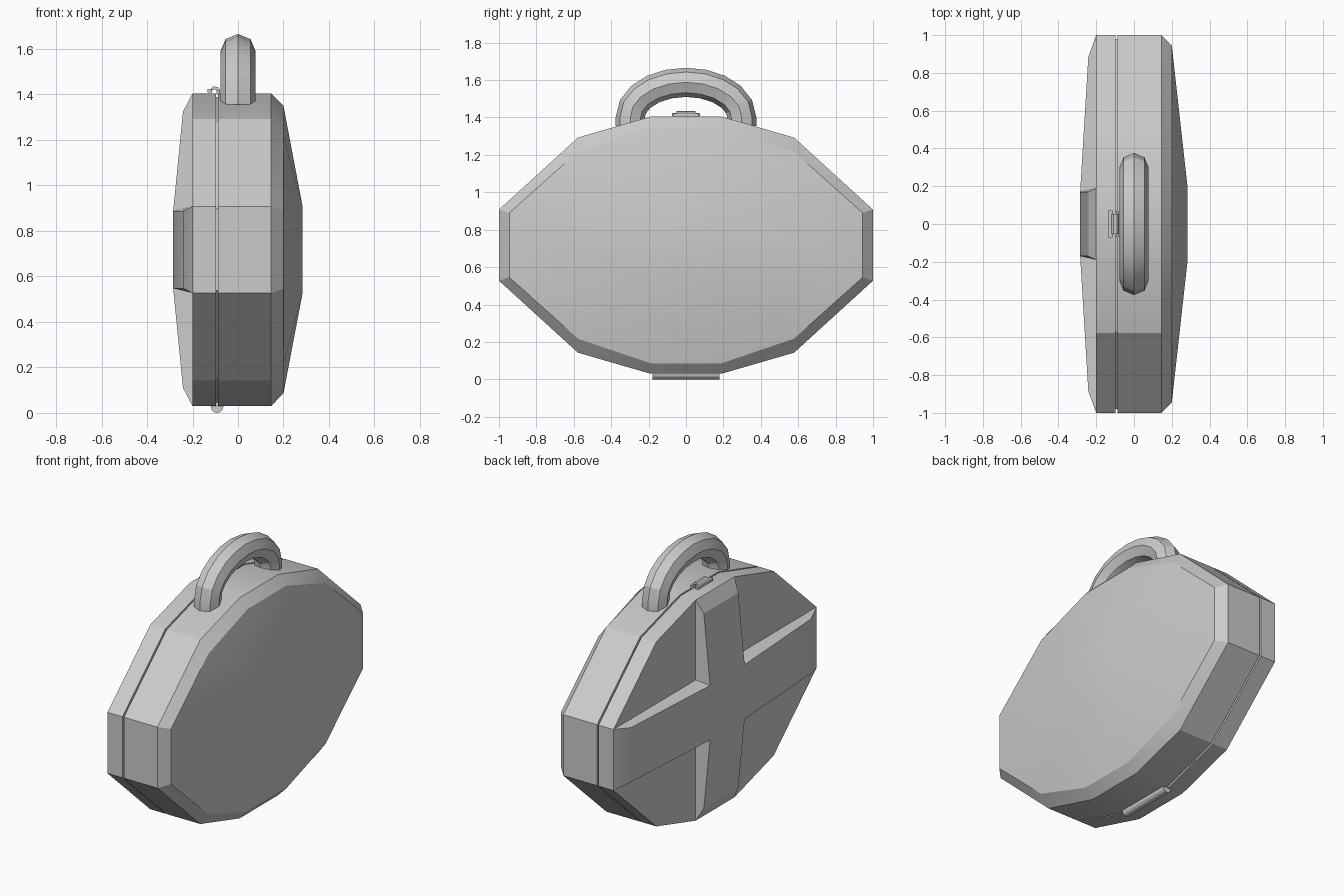
import bpy, math
from math import cos, sin, pi, radians

if "Cube" in bpy.data.objects:
    bpy.data.objects.remove(bpy.data.objects["Cube"])

ZC = 0.7175  # height of the case centre


def make(name, verts, faces):
    me = bpy.data.meshes.new(name)
    me.from_pydata(verts, [], faces)
    ob = bpy.data.objects.new(name, me)
    bpy.context.collection.objects.link(ob)
    bpy.context.view_layer.objects.active = ob
    ob.select_set(True)
    bpy.ops.object.mode_set(mode='EDIT')
    bpy.ops.mesh.select_all(action='SELECT')
    bpy.ops.mesh.normals_make_consistent(inside=False)
    bpy.ops.object.mode_set(mode='OBJECT')
    bpy.ops.object.shade_smooth_by_angle(angle=radians(20))
    ob.select_set(False)
    return ob


def ring12(q, x):
    """Mirror three quarter points (y, z) into a 12 point ring at x."""
    loop = list(q) + [(-y, z) for y, z in q[::-1]]
    loop += [(-y, -z) for y, z in q] + [(y, -z) for y, z in q[::-1]]
    return [(x, y, z + ZC) for y, z in loop]


def bridge(rings):
    n = len(rings[0])
    verts = [v for r in rings for v in r]
    faces = [(k*n + i, k*n + (i+1) % n, (k+1)*n + (i+1) % n, (k+1)*n + i)
             for k in range(len(rings) - 1) for i in range(n)]
    return verts, faces


def loft(name, rings):
    verts, faces = bridge(rings)
    n, m = len(rings[0]), len(verts)
    return make(name, verts, faces + [tuple(range(n)), tuple(range(m - n, m))])


OUT = [(1, .19), (.578, .575), (.19, .6875)]
INNER = [(.945, .172), (.578, .5), (.19, .632)]
GROOVE = [(.98, .18), (.57, .56), (.185, .672)]

# back half of the shell and the recessed seam core
loft("back_shell", [ring12(OUT, -.2), ring12(OUT, -.097)])
loft("seam_core", [ring12(GROOVE, -.12), ring12(GROOVE, -.06)])

# front half: wall, chamfer and shallow domed face with a flat centre
rings = [ring12(OUT, -.087), ring12(OUT, .145), ring12(INNER, .2)]
verts, faces = bridge(rings)
faces.append(tuple(range(12)))
c = len(verts)
verts += [(.284, sy*.19, sz*.19 + ZC) for sy, sz in ((1, 1), (-1, 1), (-1, -1), (1, -1))]
for k in range(4):
    a = 24 + 3*k
    nxt = 24 + (3*k + 3) % 12
    faces += [(a, a+1, c+k), (a+1, a+2, c+k), (a+2, nxt, c + (k+1) % 4, c+k)]
faces.append((c, c+1, c+2, c+3))
make("front_shell", verts, faces)

# raised tapering cross on the back
base = ring12([(1, .19), (.19, .19), (.19, .6875)], -.2)
top = ring12([(.885, .17), (.17, .17), (.17, .607)], -.242)
for i in (1, 4, 7, 10):
    top[i] = (-.285, top[i][1], top[i][2])
verts, faces = bridge([base, top])
faces += [tuple(range(12)), (13, 16, 19, 22)]
faces += [(12 + i, 12 + (i+1) % 12, 12 + (i+2) % 12, 12 + (i+3) % 12) for i in (1, 4, 7, 10)]
make("back_cross", verts, faces)

# arched carry handle, octagonal section
rings = []
path = [(.298, 1.355, 0)]
for i in range(11):
    t = pi * i / 10
    path.append((.298*cos(t), 1.40 + .188*sin(t), math.atan2(sin(t)/.188, cos(t)/.298)))
path.append((-.298, 1.355, pi))
for y, z, t in path:
    rings.append([(.078*sin(a*pi/4), y + .078*cos(a*pi/4)*cos(t),
                   z + .078*cos(a*pi/4)*sin(t)) for a in range(8)])
loft("handle", rings)

# hinge barrel under the seam
loft("hinge", [[(-.092 + .028*cos(a*pi/6), y, .028 + .028*sin(a*pi/6)) for a in range(12)]
               for y in (-.18, .18)])


def strip(name, profile, w):
    loft(name, [[(x, y, z) for x, z in profile] for y in (-w, w)])


# latch: grip, hooked strap and anchor
strip("latch_grip", [(-.135, 1.408), (-.115, 1.408), (-.113, 1.424), (-.135, 1.424)], .075)
strip("latch_strap", [(-.12, 1.412), (-.106, 1.422), (-.092, 1.422), (-.09, 1.40),
                      (-.08, 1.40), (-.081, 1.424), (-.09, 1.433), (-.108, 1.435),
                      (-.12, 1.424)], .052)
strip("latch_anchor", [(-.095, 1.40), (-.08, 1.40), (-.08, 1.42), (-.095, 1.42)], .068)
